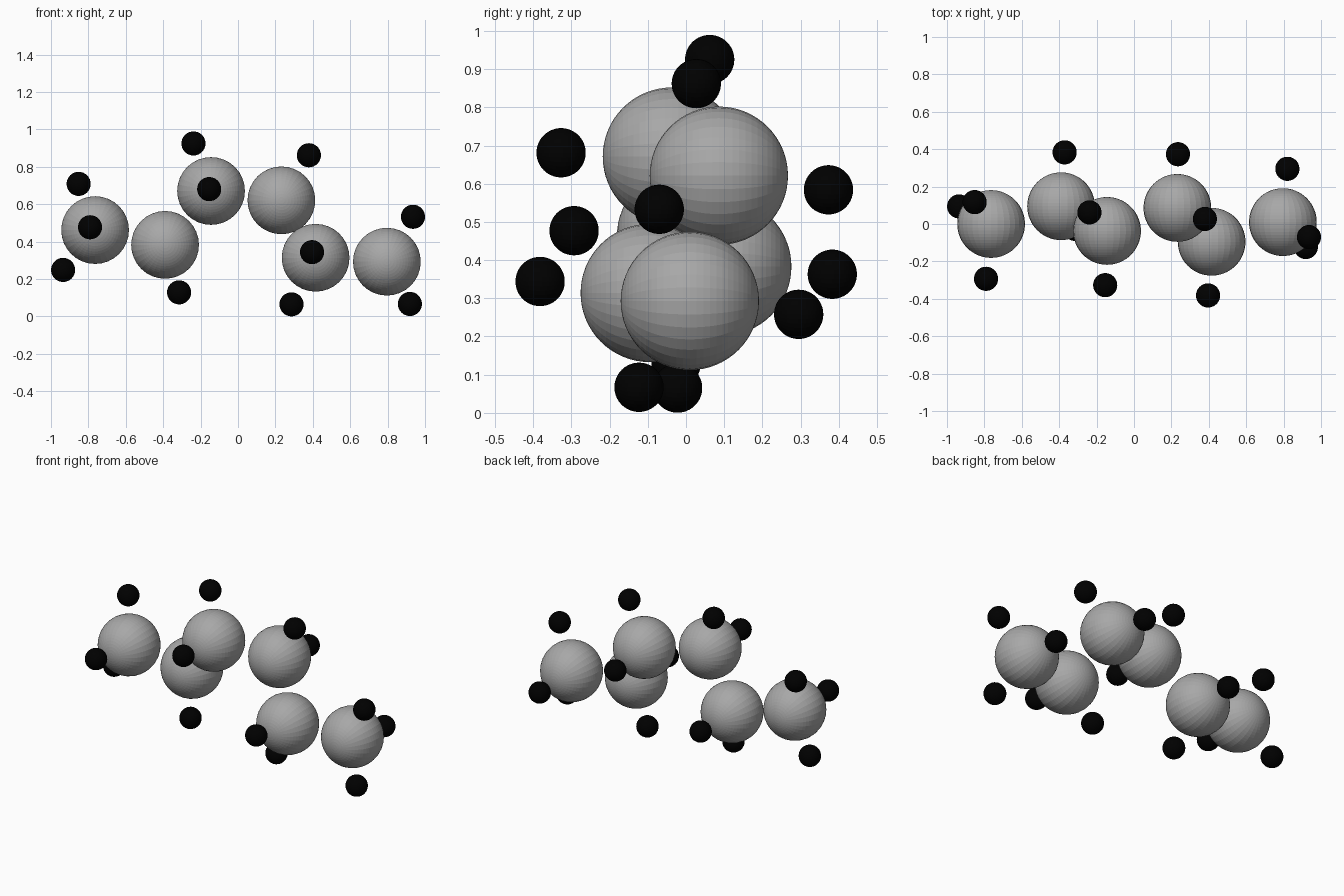
import bpy, math

CARBON_R, HYDROGEN_R = 0.181, 0.0645

# Each carbon atom followed by the hydrogen atoms bonded to it
groups = [
    ((-0.764, 0.0, 0.462), [(-0.852, 0.117, 0.709), (-0.791, -0.293, 0.477), (-0.935, 0.094, 0.249)]),
    ((-0.390, 0.095, 0.383), [(-0.315, -0.026, 0.129), (-0.371, 0.383, 0.363)]),
    ((-0.144, -0.037, 0.671), [(-0.238, 0.062, 0.925), (-0.154, -0.327, 0.681)]),
    ((0.232, 0.086, 0.621), [(0.379, 0.027, 0.862), (0.235, 0.373, 0.584)]),
    ((0.415, -0.095, 0.314), [(0.396, -0.382, 0.344), (0.286, -0.022, 0.065)]),
    ((0.796, 0.010, 0.293), [(0.9355, -0.070, 0.533), (0.919, -0.123, 0.067), (0.820, 0.295, 0.258)]),
]


def material(name, value):
    m = bpy.data.materials.new(name)
    m.diffuse_color = (value, value, value, 1)
    return m


grey, black = material("grey", 0.39), material("black", 0.0)


def atom(name, centre, radius, mat):
    # Flat-faced sphere with its poles along y
    bpy.ops.mesh.primitive_uv_sphere_add(segments=32, ring_count=32, radius=radius,
                                         location=centre, rotation=(math.pi / 2, 0, 0))
    ob = bpy.context.object
    ob.name = name
    ob.data.materials.append(mat)


for i, (centre, hydrogens) in enumerate(groups, 1):
    atom(f"carbon_{i}", centre, CARBON_R, grey)
    for j, h in enumerate(hydrogens, 1):
        atom(f"hydrogen_{i}_{j}", h, HYDROGEN_R, black)
